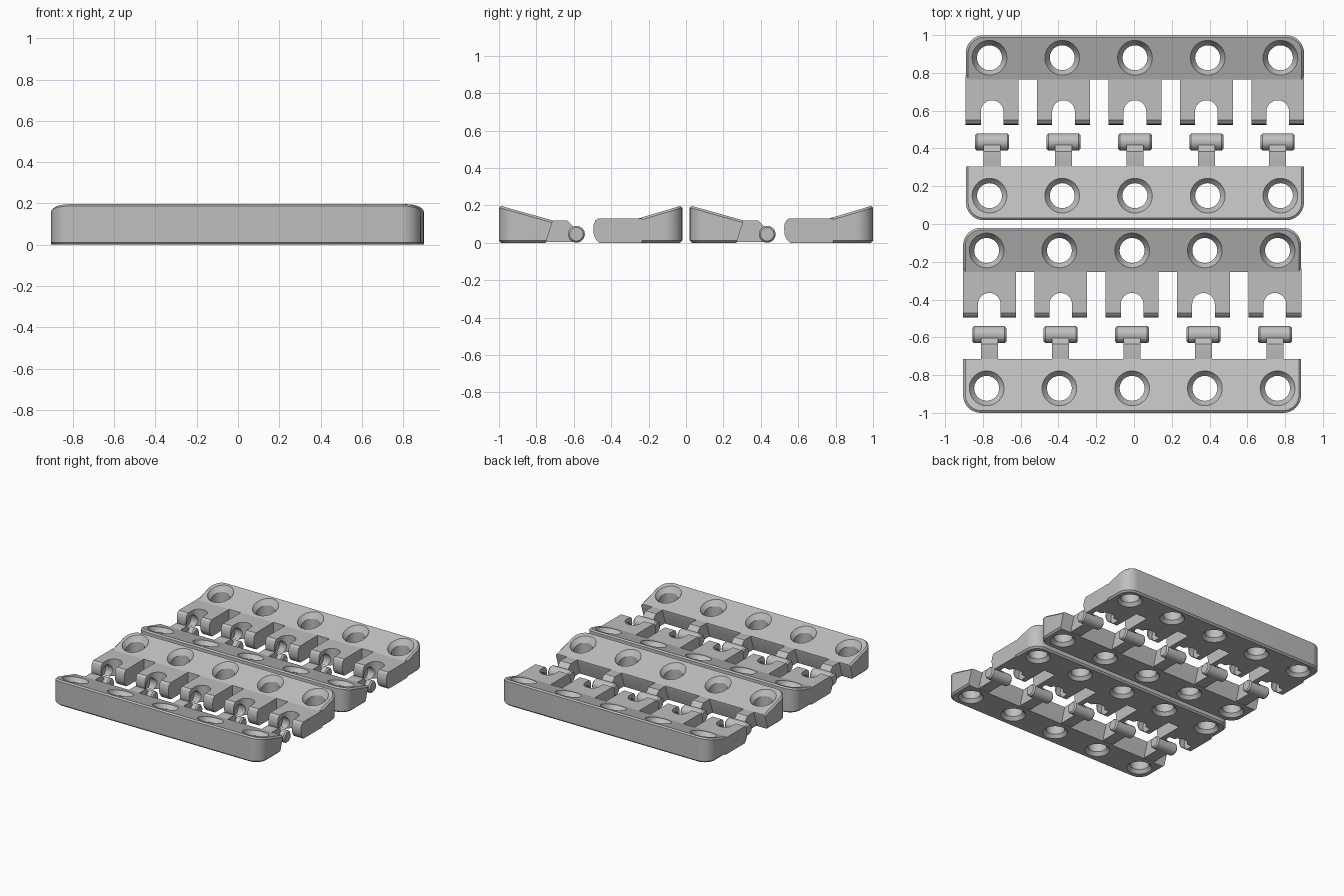
import bpy, bmesh
from math import sin, cos, pi

if "Cube" in bpy.data.objects:
    bpy.data.objects.remove(bpy.data.objects["Cube"], do_unlink=True)

grey = bpy.data.materials.new("plain grey")
grey.use_nodes = True
grey.diffuse_color = (0.52, 0.52, 0.52, 1)
grey.node_tree.nodes["Principled BSDF"].inputs["Base Color"].default_value = grey.diffuse_color

HALF = 0.895      # half length of a strip
CORNER = 0.095    # plan radius of the outer corners
EDGE = 0.012      # small edge chamfer
PITCH = 0.378     # spacing of clips and pins
HOLE_PITCH = 0.385


def loft(bm, rings):
    """Skin closed rings into a capped solid."""
    loops = [[bm.verts.new(p) for p in ring] for ring in rings]
    n = len(loops[0])
    for a, b in zip(loops, loops[1:]):
        for i in range(n):
            j = (i + 1) % n
            bm.faces.new((a[i], a[j], b[j], b[i]))
    bm.faces.new(loops[0][::-1])
    bm.faces.new(loops[-1])


def prism(bm, profile, x, width):
    """Extrude a y-z profile along x."""
    loft(bm, [[(x + s * width / 2, y, z) for y, z in profile] for s in (-1, 1)])


def circle(cy, cz, r, n=32):
    return [(cy + r * cos(2 * pi * i / n), cz + r * sin(2 * pi * i / n)) for i in range(n)]


def make_object(name, bm):
    bmesh.ops.recalc_face_normals(bm, faces=bm.faces[:])
    mesh = bpy.data.meshes.new(name)
    bm.to_mesh(mesh)
    bm.free()
    mesh.materials.append(grey)
    obj = bpy.data.objects.new(name, mesh)
    bpy.context.collection.objects.link(obj)
    return obj


def cut(obj, cutter):
    """Subtract the cutter, then delete it."""
    cutter.hide_render = True
    mod = obj.modifiers.new("cut", "BOOLEAN")
    mod.operation = "DIFFERENCE"
    mod.solver = "EXACT"
    mod.object = cutter
    graph = bpy.context.evaluated_depsgraph_get()
    mesh = bpy.data.meshes.new_from_object(obj.evaluated_get(graph))
    obj.modifiers.clear()
    obj.data = mesh
    bpy.data.objects.remove(cutter, do_unlink=True)


def smooth(obj):
    bpy.ops.object.select_all(action="DESELECT")
    obj.select_set(True)
    bpy.context.view_layer.objects.active = obj
    bpy.ops.object.shade_smooth_by_angle()


def wedge_strip(name, cx, inner, outer, z_in, lean, hole_y):
    """Sloping strip with rounded outer corners and countersunk holes."""
    d = 1 if outer > inner else -1
    depth = abs(outer - inner)

    def top(y):
        return z_in + (0.2 - z_in) * (y - inner) * d / depth

    def ring(inset, z=None, drop=0):
        shift = 0 if z is None else lean * (1 - z / z_in)
        plan = [(-HALF + inset, shift), (HALF - inset, shift)]
        for side, start in ((1, 0), (-1, pi / 2)):
            for i in range(11):
                a = start + pi / 2 * i / 10
                plan.append((side * (HALF - CORNER) + (CORNER - inset) * cos(a),
                             depth - CORNER + (CORNER - inset) * sin(a)))
        pts = [(cx + x, inner + d * v) for x, v in plan]
        return [(x, y, top(y) - drop if z is None else z) for x, y in pts]

    bm = bmesh.new()
    loft(bm, [ring(EDGE, z=0), ring(0, z=EDGE), ring(0, drop=EDGE), ring(EDGE)])
    strip = make_object(name, bm)

    # Holes flare at both ends and follow the slope on top
    bm = bmesh.new()
    for k in range(-2, 3):
        rings = []
        for r, z, follow in ((0.096, -0.01, 0), (0.066, 0.025, 0),
                             (0.066, -0.035, 1), (0.086, -0.01, 1), (0.098, 0.01, 1)):
            pts = circle(cx + k * HOLE_PITCH, hole_y, r, 40)
            rings.append([(x, y, z + follow * top(y)) for x, y in pts])
        loft(bm, rings)
    cut(strip, make_object("hole_cutter", bm))
    smooth(strip)


def clip_row(name, cx, oy):
    """Five forked clips, each with a stem slot and a pin pocket."""
    profile = [(0.785, 0), (0.785, 0.13), (0.55, 0.13), (0.535, 0.119), (0.527, 0.1),
               (0.525, 0.075), (0.527, 0.045), (0.537, 0.02), (0.555, 0)]
    bm, slots, pockets = bmesh.new(), bmesh.new(), bmesh.new()
    for k in range(-2, 3):
        x = cx + k * PITCH
        prism(bm, [(y + oy, z) for y, z in profile], x, 0.28)
        arc = [(x + 0.06 * cos(pi * i / 16), oy + 0.595 + 0.06 * sin(pi * i / 16))
               for i in range(17)]
        plan = [(x - 0.06, oy + 0.4), (x + 0.06, oy + 0.4)] + arc
        loft(slots, [[(px, py, z) for px, py in plan] for z in (-0.1, 0.3)])
        prism(pockets, circle(oy + 0.588, 0.045, 0.053), x, 0.2)
    row = make_object(name, bm)
    cut(row, make_object("slot_cutter", slots))
    cut(row, make_object("pocket_cutter", pockets))
    smooth(row)


def pin_row(name, cx, oy):
    """Five stems, each ending in a crosswise pin."""
    profile = [(0.26, 0.005), (0.26, 0.11), (0.305, 0.12), (0.385, 0.12),
               (0.42, 0.085), (0.43, 0.005)]
    bm = bmesh.new()
    for k in range(-2, 3):
        x = cx + k * PITCH
        prism(bm, [(y + oy, z) for y, z in profile], x, 0.09)
        rings = []
        for dx, r in ((-0.09, 0.036), (-0.08, 0.045), (0.08, 0.045), (0.09, 0.036)):
            rings.append([(x + dx, y, z) for y, z in circle(oy + 0.434, 0.046, r)])
        loft(bm, rings)
    smooth(make_object(name, bm))


# Two matching sets, one behind the other
for label, cx, oy in (("back", 0.005, 0), ("front", -0.01, -1.02)):
    wedge_strip(label + "_clip_strip", cx, oy + 0.765, oy + 1.0, 0.13, 0, oy + 0.88)
    clip_row(label + "_clips", cx, oy)
    wedge_strip(label + "_pin_strip", cx, oy + 0.305, oy + 0.02, 0.12, 0.035, oy + 0.15)
    pin_row(label + "_pins", cx, oy)
